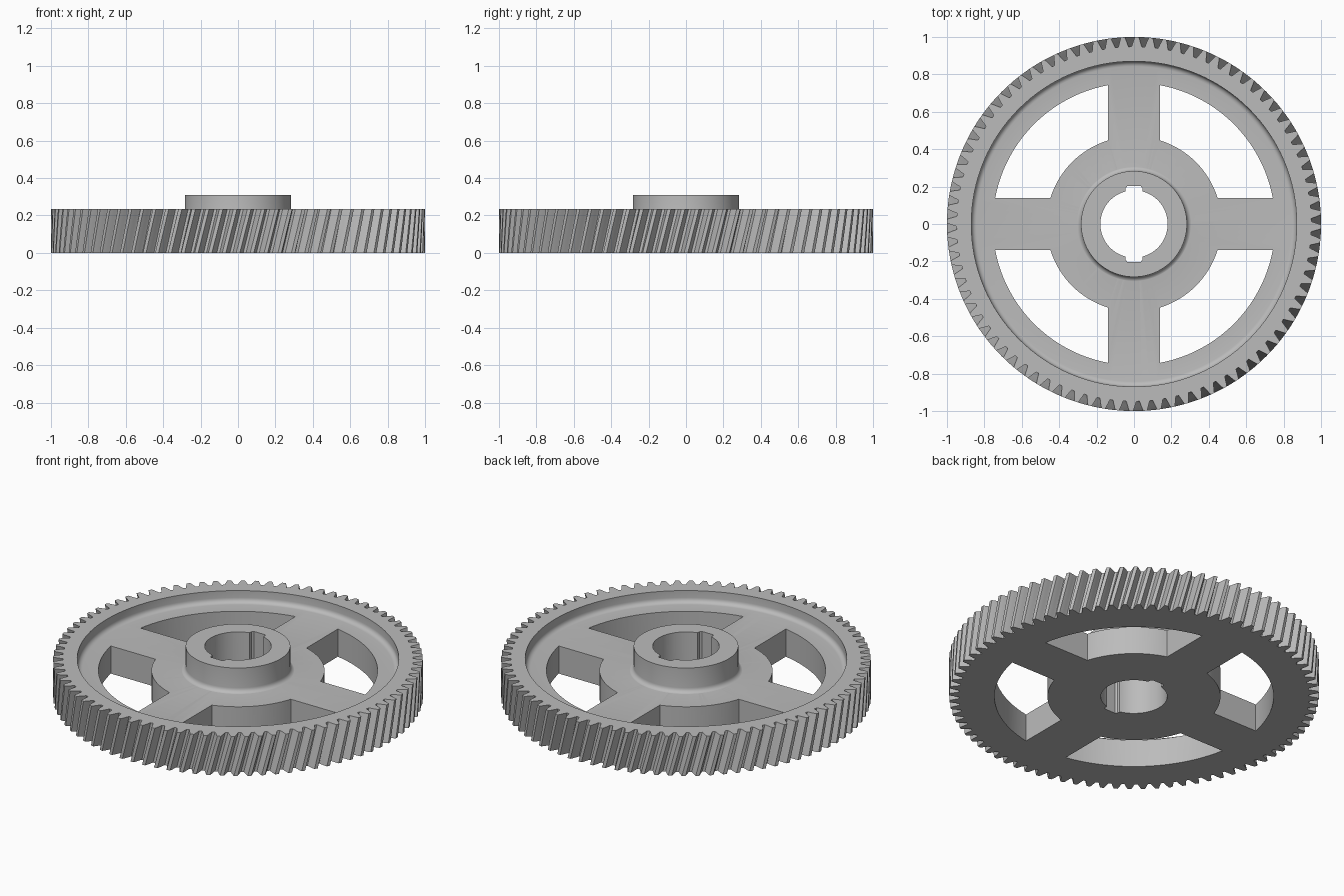
import bpy, bmesh
from math import sin, cos, pi, asin, radians

if "Cube" in bpy.data.objects:
    bpy.data.objects.remove(bpy.data.objects["Cube"])

TEETH = 84
RIM_Z, WEB_Z, HUB_Z = 0.235, 0.165, 0.31
TWIST = 0.06          # helix turn from bottom to top
FILLET = 0.028


def polar(r, a):
    return (r * cos(a), r * sin(a))


def arc(r, a0, a1, n, cx=0, cy=0):
    """Points along an arc, both ends included."""
    return [(cx + r * cos(a0 + (a1 - a0) * i / n),
             cy + r * sin(a0 + (a1 - a0) * i / n)) for i in range(n + 1)]


def finish(name, bm):
    bmesh.ops.recalc_face_normals(bm, faces=bm.faces)
    mesh = bpy.data.meshes.new(name)
    bm.to_mesh(mesh)
    bm.free()
    obj = bpy.data.objects.new(name, mesh)
    bpy.context.collection.objects.link(obj)
    return obj


def prism(name, outline, z0, z1, twist=0.0, layers=1):
    """Extrude an outline upward, optionally turning it on the way."""
    bm = bmesh.new()
    rings = []
    for k in range(layers + 1):
        t = k / layers
        c, s = cos(twist * t), sin(twist * t)
        rings.append([bm.verts.new((x * c - y * s, x * s + y * c, z0 + (z1 - z0) * t))
                      for x, y in outline])
    n = len(outline)
    for low, high in zip(rings, rings[1:]):
        for i in range(n):
            j = (i + 1) % n
            bm.faces.new((low[i], low[j], high[j], high[i]))
    bm.faces.new(rings[0][::-1])
    bm.faces.new(rings[-1])
    return finish(name, bm)


def lathe(name, profile, steps=128):
    """Spin an (r, z) profile around the z axis."""
    bm = bmesh.new()
    verts = [bm.verts.new((r, 0, z)) for r, z in profile]
    edges = [bm.edges.new(pair) for pair in zip(verts, verts[1:])]
    bmesh.ops.spin(bm, geom=verts + edges, cent=(0, 0, 0), axis=(0, 0, 1),
                   angle=2 * pi, steps=steps)
    bmesh.ops.remove_doubles(bm, verts=bm.verts, dist=0.0001)
    return finish(name, bm)


def combine(target, other, operation):
    mod = target.modifiers.new(operation.title(), 'BOOLEAN')
    mod.operation, mod.solver, mod.object = operation, 'EXACT', other
    bpy.context.view_layer.objects.active = target
    bpy.ops.object.modifier_apply(modifier=mod.name)
    bpy.data.objects.remove(other)


# Toothed blank: each tooth is mirrored about its own centre line
half_tooth = [(0.948, 0.0295), (0.955, 0.0262), (0.966, 0.0225),
              (0.977, 0.0187), (0.989, 0.0145), (1.0, 0.0097)]
tooth = [(r, -a) for r, a in half_tooth] + [(r, a) for r, a in half_tooth[::-1]]
outline = [polar(r, a + pi / 2 + 2 * pi * i / TEETH)
           for i in range(TEETH) for r, a in tooth]
gear = prism("helical_gear", outline, 0, RIM_Z, TWIST, 4)

# Recess inside the rim, with a rounded foot
recess = lathe("recess_cutter",
               [(0, WEB_Z)]
               + arc(FILLET, -pi / 2, 0, 5, 0.87 - FILLET, WEB_Z + FILLET)
               + [(0.87, 0.4), (0, 0.4)])
combine(gear, recess, 'DIFFERENCE')

# Raised hub, flared where it meets the web
foot = WEB_Z - 0.001
hub = lathe("hub",
            [(0, 0.05), (0.283 + FILLET, 0.05)]
            + arc(FILLET, -pi / 2, -pi, 5, 0.283 + FILLET, foot + FILLET)
            + [(0.283, HUB_Z), (0, HUB_Z)])
combine(gear, hub, 'UNION')

# Four windows that leave the spokes
SPOKE, INNER, OUTER = 0.14, 0.468, 0.755
a_in, a_out = asin(SPOKE / INNER), asin(SPOKE / OUTER)
for q in range(4):
    turn = q * pi / 2
    window = (arc(OUTER, turn + a_out, turn + pi / 2 - a_out, 24)
              + arc(INNER, turn + pi / 2 - a_in, turn + a_in, 16))
    combine(gear, prism("window_cutter", window, -0.1, 0.4), 'DIFFERENCE')

# Bore with two opposite keyways
BORE, KEY = 0.18, 0.045
a_key = asin(KEY / BORE)
bore = []
for side in (1, -1):
    bore += [(side * x, side * y) for x, y in
             arc(BORE, -pi / 2 + a_key, pi / 2 - a_key, 32)
             + [(KEY, 0.192), (0.036, 0.202), (-0.036, 0.202), (-KEY, 0.192)]]
combine(gear, prism("bore_cutter", bore, -0.1, 0.5), 'DIFFERENCE')

# Colour and shading
steel = bpy.data.materials.new("grey_steel")
steel.use_nodes = True
colour = (0.5, 0.5, 0.5, 1)
steel.diffuse_color = colour
steel.node_tree.nodes["Principled BSDF"].inputs["Base Color"].default_value = colour
gear.data.materials.clear()
gear.data.materials.append(steel)
for face in gear.data.polygons:
    face.material_index = 0

bpy.ops.object.select_all(action='DESELECT')
gear.select_set(True)
bpy.context.view_layer.objects.active = gear
bpy.ops.object.shade_smooth_by_angle(angle=radians(25))
